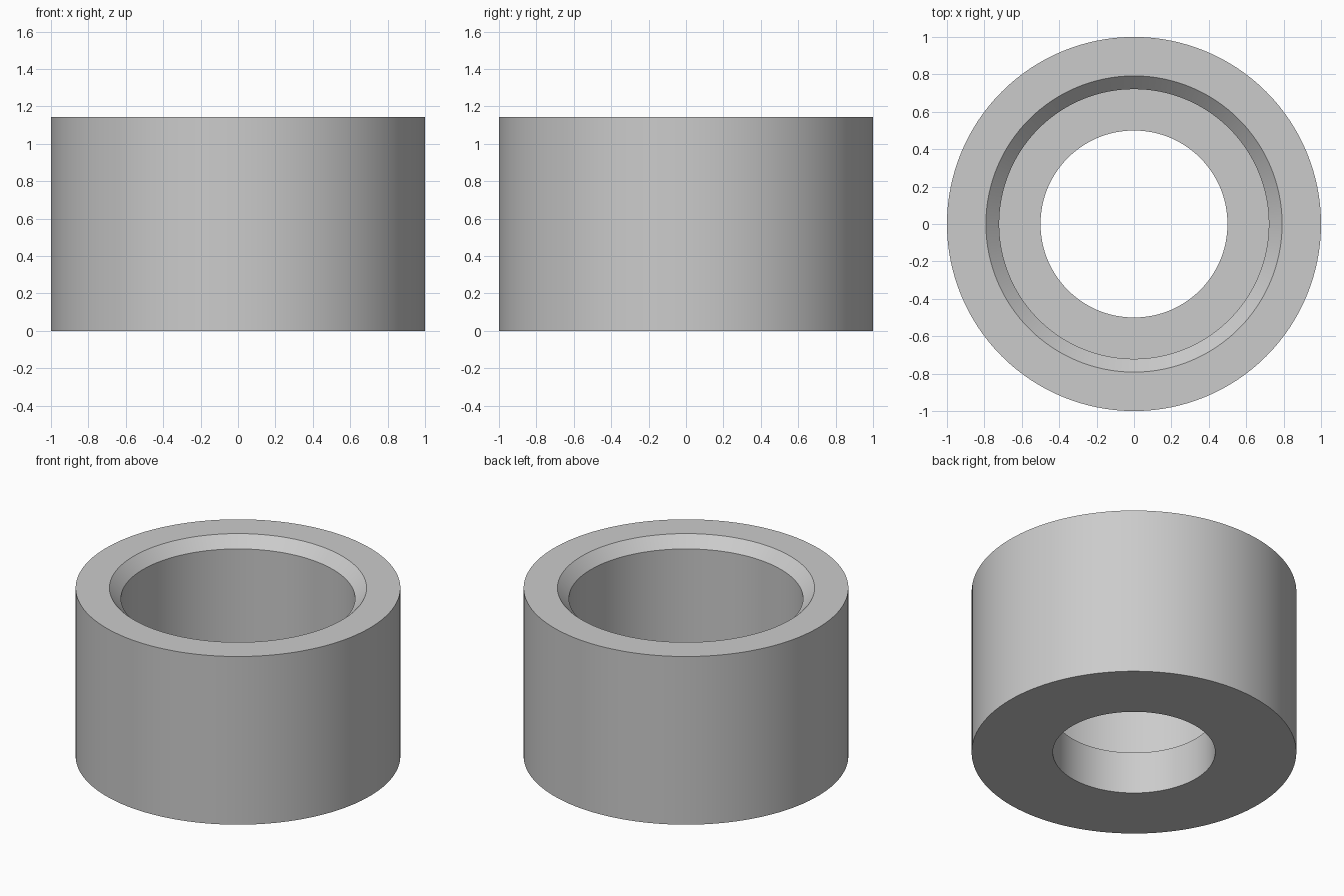
import bpy
import bmesh
import math

cube = bpy.data.objects.get("Cube")
if cube:
    bpy.data.objects.remove(cube, do_unlink=True)

# Plain grey finish
grey = bpy.data.materials.new("plain_grey")
grey.use_nodes = True
colour = (0.6, 0.6, 0.6, 1.0)
grey.diffuse_color = colour
grey.node_tree.nodes["Principled BSDF"].inputs["Base Color"].default_value = colour

SIDES = 128
HEIGHT = 1.143
CHAMFER = 0.071
BORE = 0.721      # wide upper bore radius
HOLE = 0.5        # narrow lower hole radius
LEDGE = 0.286     # height of the inner step

# Closed (radius, height) section: outer wall, rim, chamfer, bore, step, hole
profile = [
    (1.0, 0.0),
    (1.0, HEIGHT),
    (BORE + CHAMFER, HEIGHT),
    (BORE, HEIGHT - CHAMFER),
    (BORE, LEDGE),
    (HOLE, LEDGE),
    (HOLE, 0.0),
]

# Turn the section around the z axis
bm = bmesh.new()
rings = []
for radius, z in profile:
    ring = []
    for i in range(SIDES):
        a = math.tau * i / SIDES
        ring.append(bm.verts.new((radius * math.cos(a), radius * math.sin(a), z)))
    rings.append(ring)

for k, lower in enumerate(rings):
    upper = rings[(k + 1) % len(rings)]
    for i in range(SIDES):
        j = (i + 1) % SIDES
        bm.faces.new((lower[i], lower[j], upper[j], upper[i]))
bmesh.ops.recalc_face_normals(bm, faces=bm.faces)

mesh = bpy.data.meshes.new("stepped_bushing")
bm.to_mesh(mesh)
bm.free()
mesh.materials.append(grey)
bushing = bpy.data.objects.new("stepped_bushing", mesh)
bpy.context.collection.objects.link(bushing)

# Smooth walls with crisp edges
bpy.ops.object.select_all(action="DESELECT")
bushing.select_set(True)
bpy.context.view_layer.objects.active = bushing
bpy.ops.object.shade_smooth_by_angle(angle=math.radians(30))
